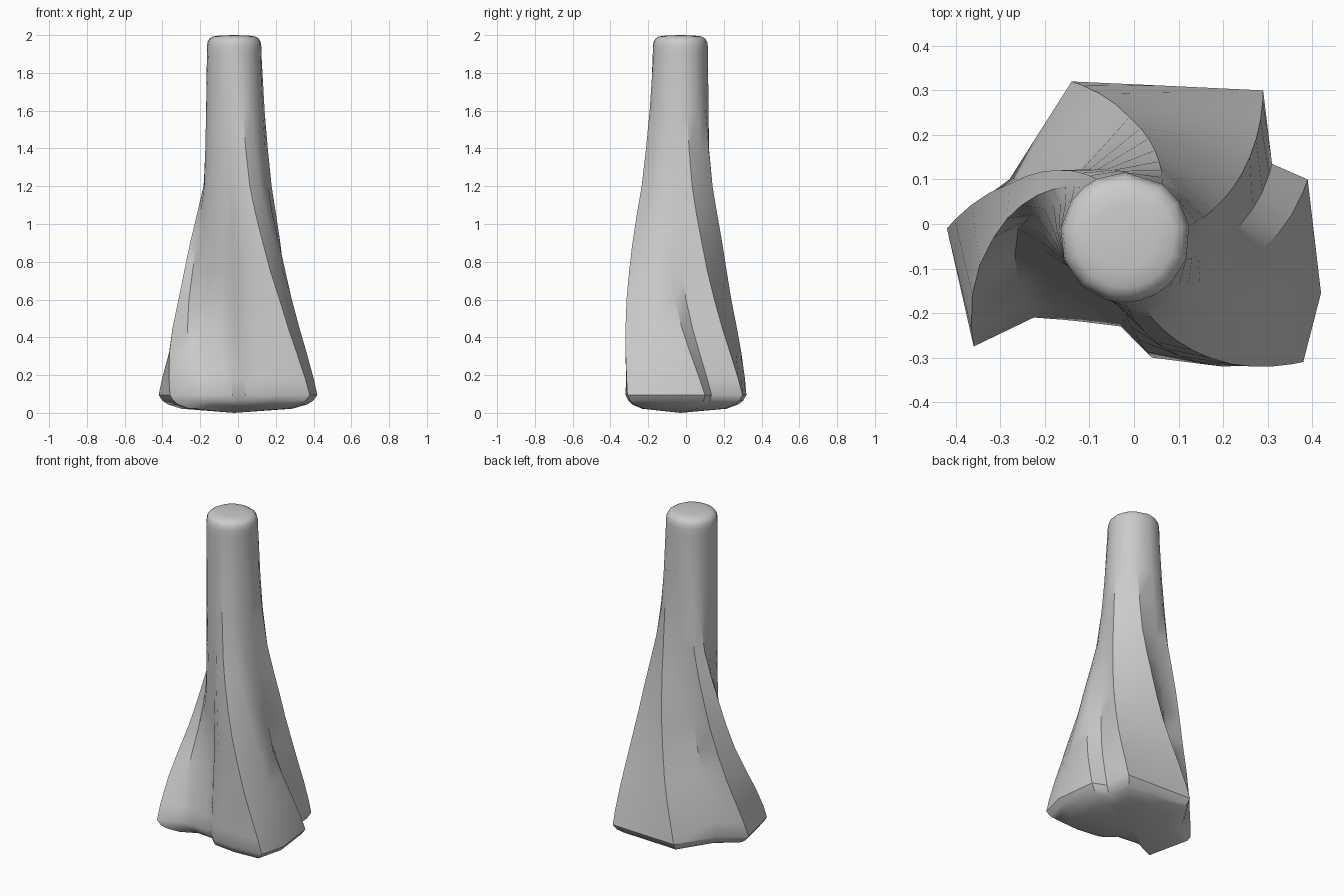
import bpy, bmesh, math

cube = bpy.data.objects.get("Cube")
if cube:
    bpy.data.objects.remove(cube, do_unlink=True)

CX, CY = -0.02, -0.03      # axis of the shaft
SHAFT = 0.146              # shaft radius

# Folds: foot x and y, waist x and y, direction in degrees on the shaft
folds = [
    (0.39, 0.10, 0.285, -0.06, 315), (0.31, 0.135, 0.24, 0.0, 340),
    (0.29, 0.30, 0.26, 0.15, 10), (0.08, 0.31, 0.13, 0.2, 33),
    (-0.14, 0.32, -0.01, 0.24, 55), (-0.28, 0.10, -0.15, 0.1, 90),
    (-0.42, -0.01, -0.28, 0.09, 116), (-0.36, -0.275, -0.315, -0.03, 130),
    (-0.225, -0.21, -0.26, -0.01, 146), (-0.16, -0.215, -0.2, -0.06, 172),
    (-0.11, -0.22, -0.145, -0.1, 200), (-0.07, -0.225, -0.09, -0.14, 228),
    (-0.03, -0.23, -0.04, -0.17, 252), (0.04, -0.30, -0.02, -0.2, 261),
    (0.20, -0.32, 0.07, -0.28, 270), (0.38, -0.31, 0.22, -0.315, 283),
    (0.42, -0.155, 0.285, -0.18, 299),
]

# Levels: height, overall scale, blend (0 foot, 1 waist, 2 shaft)
levels = [
    (0.022, 0.7, 0), (0.045, 0.88, 0), (0.065, 0.95, 0), (0.095, 1, 0),
    (0.18, 1, 0.14), (0.32, 1, 0.42), (0.45, 1, 0.7), (0.6, 1, 1),
    (0.75, 1, 1.18), (0.9, 1, 1.34), (1.05, 1, 1.51), (1.2, 1, 1.67),
    (1.4, 1, 1.8), (1.6, 1, 1.9), (1.9, 1, 2), (1.94, 1, 2),
    (1.965, 0.97, 2), (1.982, 0.9, 2), (1.993, 0.77, 2), (1.998, 0.5, 2),
]


def polar(x, y):
    return math.hypot(x - CX, y - CY), math.degrees(math.atan2(y - CY, x - CX))


def ring(bm, z, scale, blend):
    """One cross-section, between the folded foot and the round shaft."""
    verts = []
    for fx, fy, wx, wy, top in folds:
        stations = [polar(fx, fy), polar(wx, wy), (SHAFT, top)]
        k = min(int(blend), 1)
        (r0, a0), (r1, a1) = stations[k:k + 2]
        t = blend - k
        turn = (a1 - a0 + 180) % 360 - 180
        r = (r0 + (r1 - r0) * t) * scale
        a = math.radians(a0 + turn * t)
        verts.append(bm.verts.new((CX + r * math.cos(a), CY + r * math.sin(a), z)))
    return verts


# Loft the rings and close both ends with shallow fans
bm = bmesh.new()
rings = [ring(bm, *level) for level in levels]
n = len(folds)
for low, high in zip(rings, rings[1:]):
    for i in range(n):
        j = (i + 1) % n
        bm.faces.new((low[i], low[j], high[j], high[i]))
bottom = bm.verts.new((CX, CY, 0))
top = bm.verts.new((CX, CY, 2))
for i in range(n):
    j = (i + 1) % n
    bm.faces.new((bottom, rings[0][j], rings[0][i]))
    bm.faces.new((top, rings[-1][i], rings[-1][j]))
bmesh.ops.recalc_face_normals(bm, faces=bm.faces)

mesh = bpy.data.meshes.new("twisted_body")
bm.to_mesh(mesh)
bm.free()
body = bpy.data.objects.new("twisted_body", mesh)
bpy.context.collection.objects.link(body)

# Plain light grey
grey = bpy.data.materials.new("light_grey")
grey.use_nodes = True
colour = (0.6, 0.6, 0.6, 1)
grey.diffuse_color = colour
grey.node_tree.nodes["Principled BSDF"].inputs["Base Color"].default_value = colour
mesh.materials.append(grey)

# Smooth shading with the crisp fold edges kept
bpy.ops.object.select_all(action='DESELECT')
body.select_set(True)
bpy.context.view_layer.objects.active = body
bpy.ops.object.shade_smooth_by_angle(angle=math.radians(35))
